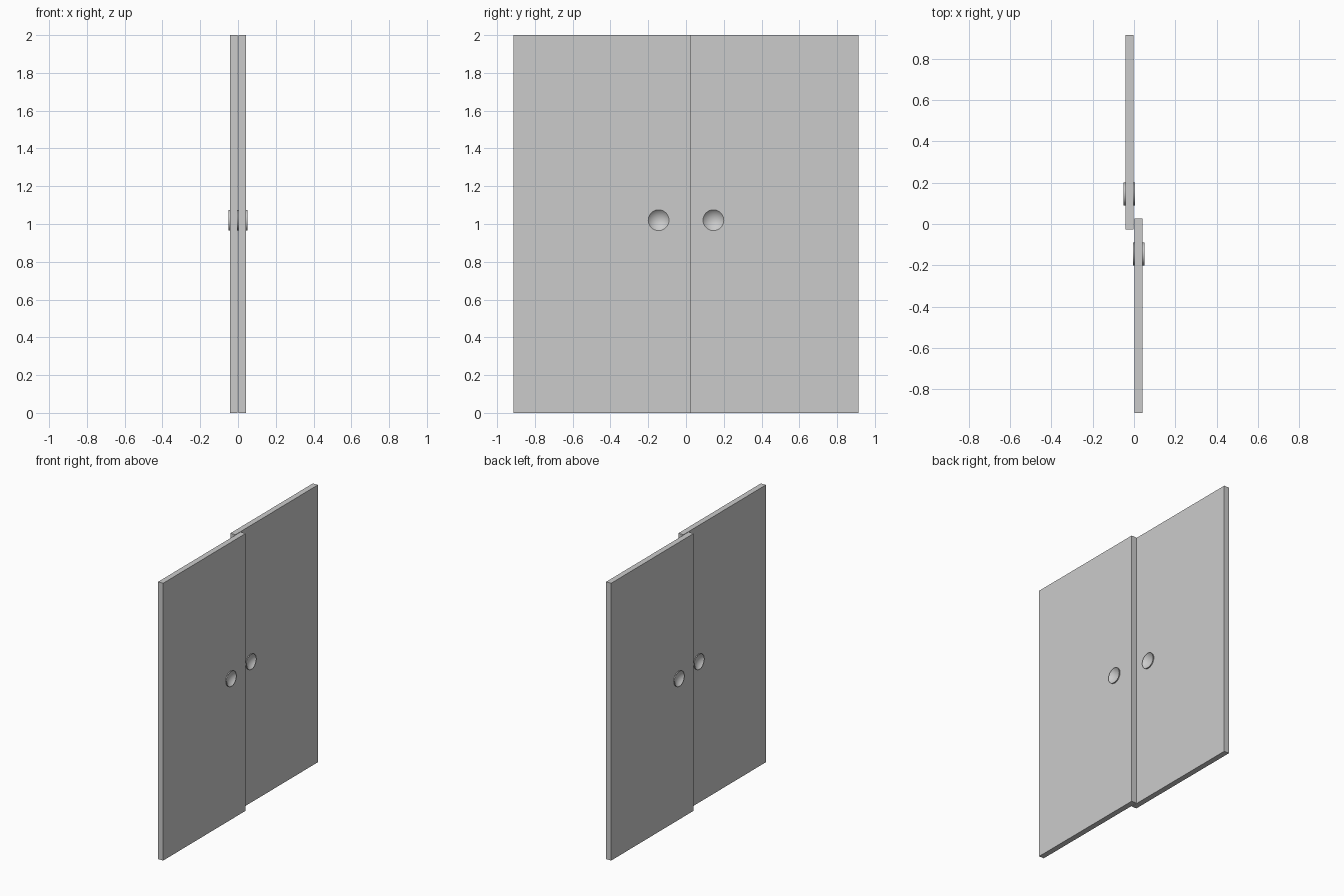
import bpy, bmesh, math
from mathutils import Matrix

cube = bpy.data.objects.get("Cube")
if cube:
    bpy.data.objects.remove(cube, do_unlink=True)

grey = bpy.data.materials.new("light grey")
grey.use_nodes = True
colour = (0.6, 0.6, 0.6, 1)
grey.diffuse_color = colour
grey.node_tree.nodes["Principled BSDF"].inputs["Base Color"].default_value = colour

WIDTH, HEIGHT, THICK = 0.94, 2.0, 0.04
PANEL_X, PANEL_Y = 0.022, 0.443
PULL_Y, PULL_Z, RADIUS = 0.145, 1.02, 0.055
HALF_DEPTH, DISH, SIDES = 0.028, 0.025, 48


def make_object(name, bm, location):
    bmesh.ops.recalc_face_normals(bm, faces=bm.faces)
    mesh = bpy.data.meshes.new(name)
    bm.to_mesh(mesh)
    bm.free()
    mesh.materials.append(grey)
    obj = bpy.data.objects.new(name, mesh)
    obj.location = location
    bpy.context.collection.objects.link(obj)
    return obj


def lathe(name, profile, location):
    """Spin (radius, x) points around the x axis."""
    bm = bmesh.new()
    verts = [bm.verts.new((x, r, 0)) for r, x in profile]
    edges = [bm.edges.new(pair) for pair in zip(verts, verts[1:])]
    bmesh.ops.spin(bm, geom=verts + edges, cent=(0, 0, 0), axis=(1, 0, 0),
                   angle=math.tau, steps=SIDES, use_duplicate=False)
    bmesh.ops.remove_doubles(bm, verts=bm.verts, dist=0.0001)
    return make_object(name, bm, location)


# Double-sided spherical dish with a thin cylindrical rim
sphere = (RADIUS ** 2 + DISH ** 2) / (2 * DISH)
dish = []
for i in range(9):
    r = RADIUS * i / 8
    dish.append((r, HALF_DEPTH - DISH + sphere - math.sqrt(sphere ** 2 - r ** 2)))
pull_profile = dish + [(r, -x) for r, x in reversed(dish)]

for side, label in ((1, "front"), (-1, "rear")):
    # Flat sliding panel
    bm = bmesh.new()
    bmesh.ops.create_cube(bm, size=1, matrix=Matrix.Diagonal((THICK, WIDTH, HEIGHT, 1)))
    panel = make_object(label + "_door_panel", bm,
                        (side * PANEL_X, -side * PANEL_Y, HEIGHT / 2))

    # Round opening for the finger pull
    place = (side * PANEL_X, -side * PULL_Y, PULL_Z)
    cutter = lathe(label + "_pull_cutter",
                   [(0, 0.1), (RADIUS - 0.0005, 0.1), (RADIUS - 0.0005, -0.1), (0, -0.1)], place)
    cutter.hide_render = True
    cutter.hide_viewport = True
    cutter.display_type = 'WIRE'
    hole = panel.modifiers.new("pull_opening", 'BOOLEAN')
    hole.operation = 'DIFFERENCE'
    hole.solver = 'EXACT'
    hole.object = cutter

    # Finger pull, dished on both faces
    pull = lathe(label + "_finger_pull", pull_profile, place)
    bpy.ops.object.select_all(action='DESELECT')
    pull.select_set(True)
    bpy.context.view_layer.objects.active = pull
    bpy.ops.object.shade_smooth_by_angle(angle=math.radians(30))
